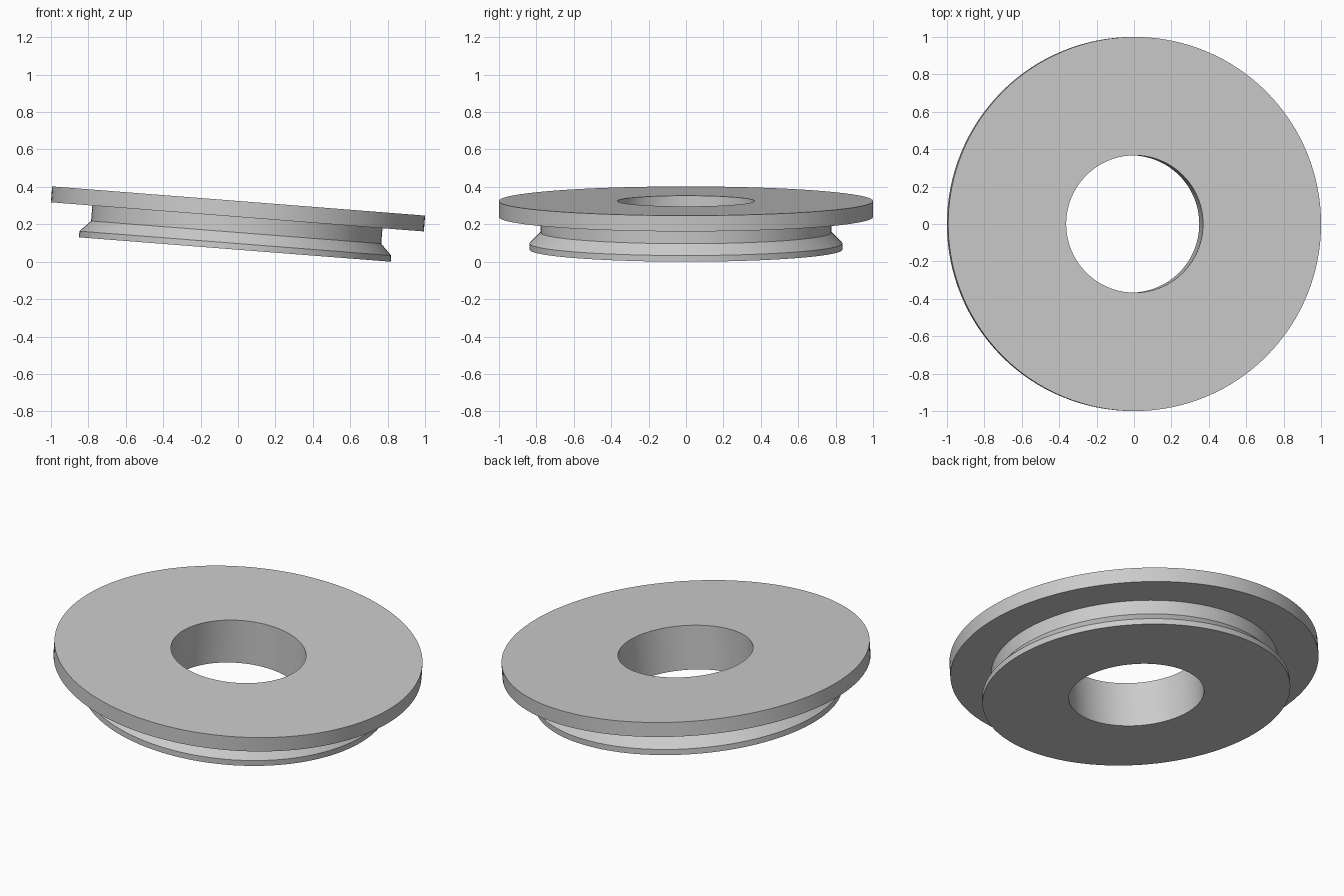
import bpy, bmesh, math
from mathutils import Matrix, Vector

cube = bpy.data.objects.get("Cube")
if cube:
    bpy.data.objects.remove(cube, do_unlink=True)

SEGMENTS = 128
TILT = math.radians(4.47)

# Single plain grey
grey = bpy.data.materials.new("plain_grey")
grey.use_nodes = True
grey.diffuse_color = (0.6, 0.6, 0.6, 1)
grey.node_tree.nodes["Principled BSDF"].inputs["Base Color"].default_value = (0.6, 0.6, 0.6, 1)

# Closed cross-section (radius, height): bore, foot rim, chamfer, neck, flange
profile = [(0.367, 0), (0.836, 0), (0.836, 0.033), (0.778, 0.092),
           (0.778, 0.175), (1, 0.175), (1, 0.26), (0.367, 0.26)]


def lathe(name, section):
    """Revolve a closed cross-section about the z axis."""
    bm = bmesh.new()
    points = [bm.verts.new((r, 0, z)) for r, z in section]
    edges = [bm.edges.new((a, b)) for a, b in zip(points, points[1:] + points[:1])]
    bmesh.ops.spin(bm, geom=points + edges, cent=(0, 0, 0), axis=(0, 0, 1),
                   angle=math.tau, steps=SEGMENTS, use_merge=True)
    bmesh.ops.remove_doubles(bm, verts=bm.verts, dist=1e-4)
    bmesh.ops.recalc_face_normals(bm, faces=bm.faces)
    mesh = bpy.data.meshes.new(name)
    bm.to_mesh(mesh)
    bm.free()
    obj = bpy.data.objects.new(name, mesh)
    bpy.context.collection.objects.link(obj)
    return obj


ring = lathe("flanged_ring", profile)
ring.data.materials.append(grey)

# Lean the ring down towards +x, then centre it and stand it on the ground
ring.data.transform(Matrix.Rotation(TILT, 4, 'Y'))
corners = [v.co for v in ring.data.vertices]
low = Vector([min(c[i] for c in corners) for i in range(3)])
high = Vector([max(c[i] for c in corners) for i in range(3)])
ring.data.transform(Matrix.Translation((-(low.x + high.x) / 2, -(low.y + high.y) / 2, -low.z)))

# Smooth walls with crisp rims
bpy.ops.object.select_all(action='DESELECT')
ring.select_set(True)
bpy.context.view_layer.objects.active = ring
bpy.ops.object.shade_smooth_by_angle(angle=math.radians(30))
